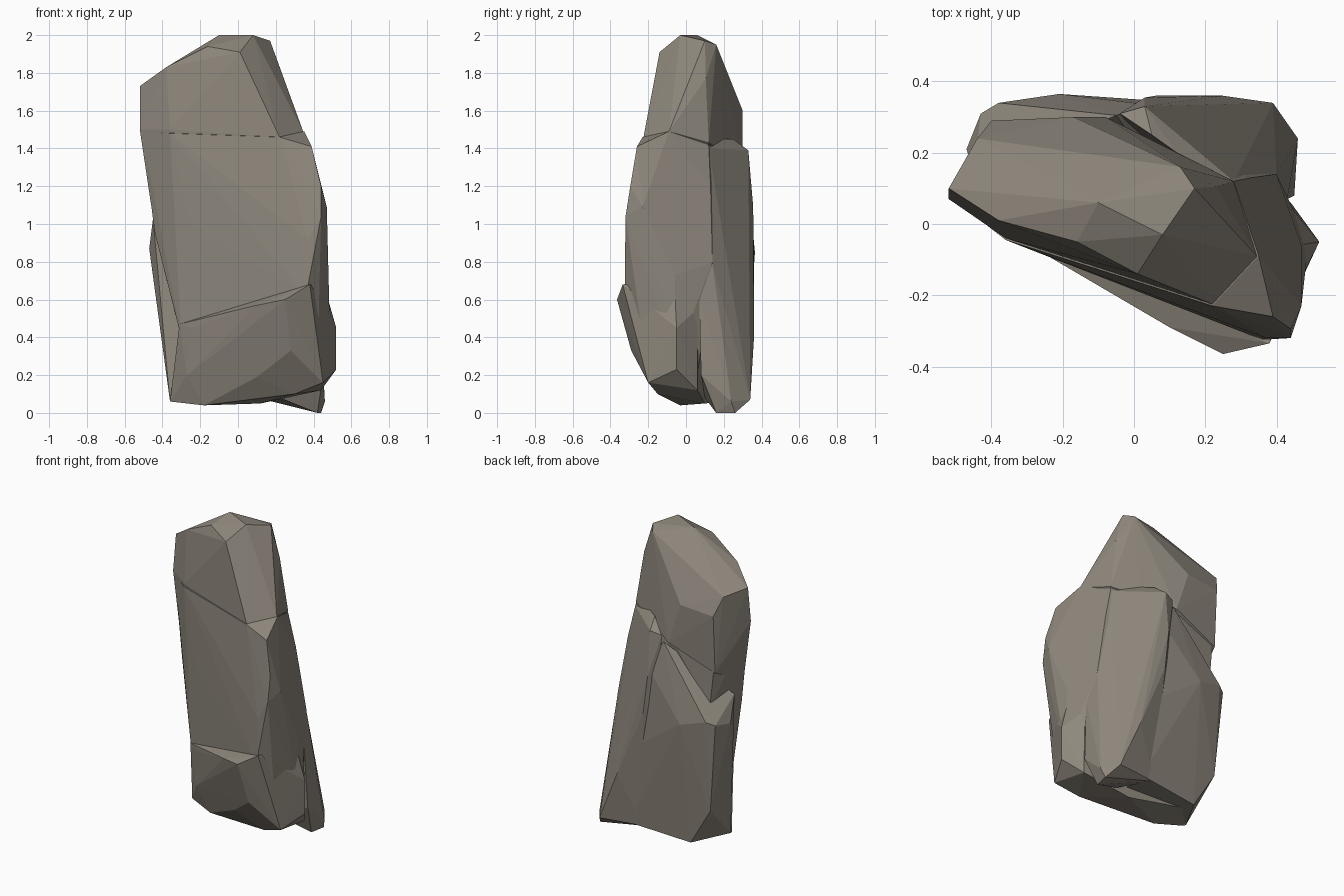
import bpy
import bmesh

default_cube = bpy.data.objects.get("Cube")
if default_cube:
    bpy.data.objects.remove(default_cube, do_unlink=True)

# One weathered stone colour for everything
stone = bpy.data.materials.new("warm_grey_stone")
stone.use_nodes = True
stone_colour = (0.27, 0.242, 0.202, 1)
stone.diffuse_color = stone_colour
shader = next(n for n in stone.node_tree.nodes if n.type == 'BSDF_PRINCIPLED')
shader.inputs["Base Color"].default_value = stone_colour
shader.inputs["Roughness"].default_value = 0.9


def chiselled_block(name, corners):
    """Wrap flat facets around a handful of corner points."""
    bm = bmesh.new()
    for corner in corners:
        bm.verts.new(corner)
    hull = bmesh.ops.convex_hull(bm, input=list(bm.verts))
    spare = set(hull["geom_interior"]) | set(hull["geom_unused"])
    loose = [item for item in spare if isinstance(item, bmesh.types.BMVert)]
    bmesh.ops.delete(bm, geom=loose, context='VERTS')
    bmesh.ops.recalc_face_normals(bm, faces=list(bm.faces))
    mesh = bpy.data.meshes.new(name)
    bm.to_mesh(mesh)
    bm.free()
    mesh.materials.append(stone)
    block = bpy.data.objects.new(name, mesh)
    bpy.context.scene.collection.objects.link(block)
    return block


def fuse(base, others):
    """Merge overlapping blocks into one closed surface."""
    for other in others:
        other.hide_render = True
        union = base.modifiers.new("join_" + other.name, 'BOOLEAN')
        union.operation = 'UNION'
        union.solver = 'EXACT'
        union.object = other
    bpy.context.view_layer.update()
    graph = bpy.context.evaluated_depsgraph_get()
    fused = bpy.data.meshes.new_from_object(base.evaluated_get(graph))
    base.modifiers.clear()
    base.data = fused
    for other in others:
        bpy.data.objects.remove(other, do_unlink=True)


# Sloping crown, down to the shoulder ledge
crown = chiselled_block("standing_rock", [
    (-.1, .06, 2), (.08, -.03, 2), (.17, .1, 1.97), (.13, .16, 1.95),
    (.01, -.14, 1.91), (-.16, -.05, 1.94), (-.38, .01, 1.83),
    (-.52, .1, 1.73), (-.44, .24, 1.7), (-.4, .29, 1.58), (-.17, .3, 1.6),
    (.22, -.225, 1.46), (.345, -.09, 1.49), (-.52, .07, 1.5),
    (-.36, -.04, 1.5), (.23, .105, 1.77), (.28, .12, 1.43),
    (.12, .2, 1.44), (-.08, .3, 1.33), (-.4, .27, 1.2),
    (-.46, .06, 1.1), (.2, -.2, 1.2)])

# Tall middle of the leaning slab
middle = chiselled_block("middle_slab", [
    (.22, -.23, 1.46), (.35, -.09, 1.49), (.39, -.26, 1.41),
    (-.51, .072, 1.49), (-.36, -.045, 1.48), (-.41, .26, 1.45),
    (-.1, .28, 1.35), (.28, .12, 1.42), (.33, .13, 1.2),
    (.44, -.295, 1.2), (.47, -.23, 1.09), (.44, -.32, 1.04),
    (.37, -.32, .92), (.4, .14, .8), (-.44, .05, .95), (-.25, -.085, 1),
    (-.36, .27, .95), (-.3, -.05, .4), (.36, -.325, .62),
    (.47, -.06, .73), (.49, -.05, .3), (.42, .06, .6), (.42, .06, .2),
    (-.25, .15, .2), (.42, -.2, .2)])

# Slightly heavier front below the slanting ledge
front_base = chiselled_block("front_base", [
    (-.31, -.05, .47), (-.25, -.085, .45), (.1, -.29, .57),
    (.25, -.365, .6), (.38, -.335, .68), (.46, -.06, .66),
    (.52, -.05, .45), (.52, -.05, .23), (.28, -.29, .33),
    (.45, -.2, .16), (.1, -.18, .19), (.3, -.15, .1), (-.27, -.05, .2),
    (-.36, .04, .06), (-.18, -.03, .04), (.12, .1, .05),
    (.44, .06, .12), (.43, .06, .55), (-.22, .2, .06)])

# Slab behind the narrow end, with a low ledge on top
narrow_slab = chiselled_block("narrow_slab", [
    (-.45, .14, 1.03), (-.3, .28, 1.05), (-.47, .21, .87), (-.43, .31, .88),
    (-.38, .34, .9), (-.21, .365, .85), (-.36, .05, .06), (-.38, .29, .3),
    (-.23, .28, .05), (-.05, .305, 1.33), (.04, .335, 1.15),
    (.15, .34, .6), (.2, .31, .08), (.15, .1, .1), (.1, .1, 1)])

# Chamfered slab behind the wide end, flaring to a small foot
wide_slab = chiselled_block("wide_slab", [
    (.12, .2, 1.45), (.05, .25, 1.45), (-.04, .31, 1.37), (.03, .33, 1.39),
    (.03, .355, 1.1), (.06, .36, .85), (.25, .36, .4), (.39, .34, .07),
    (.28, .12, 1.4), (.4, .14, .79), (.37, .195, .68), (.43, .07, .61),
    (.45, .08, .2), (.46, .24, .06), (.44, .26, 0), (.42, .16, 0),
    (.1, .3, .08), (.22, .1, .08), (-.02, .31, 1), (.05, .2, .8)])

fuse(crown, [middle, front_base, narrow_slab, wide_slab])
